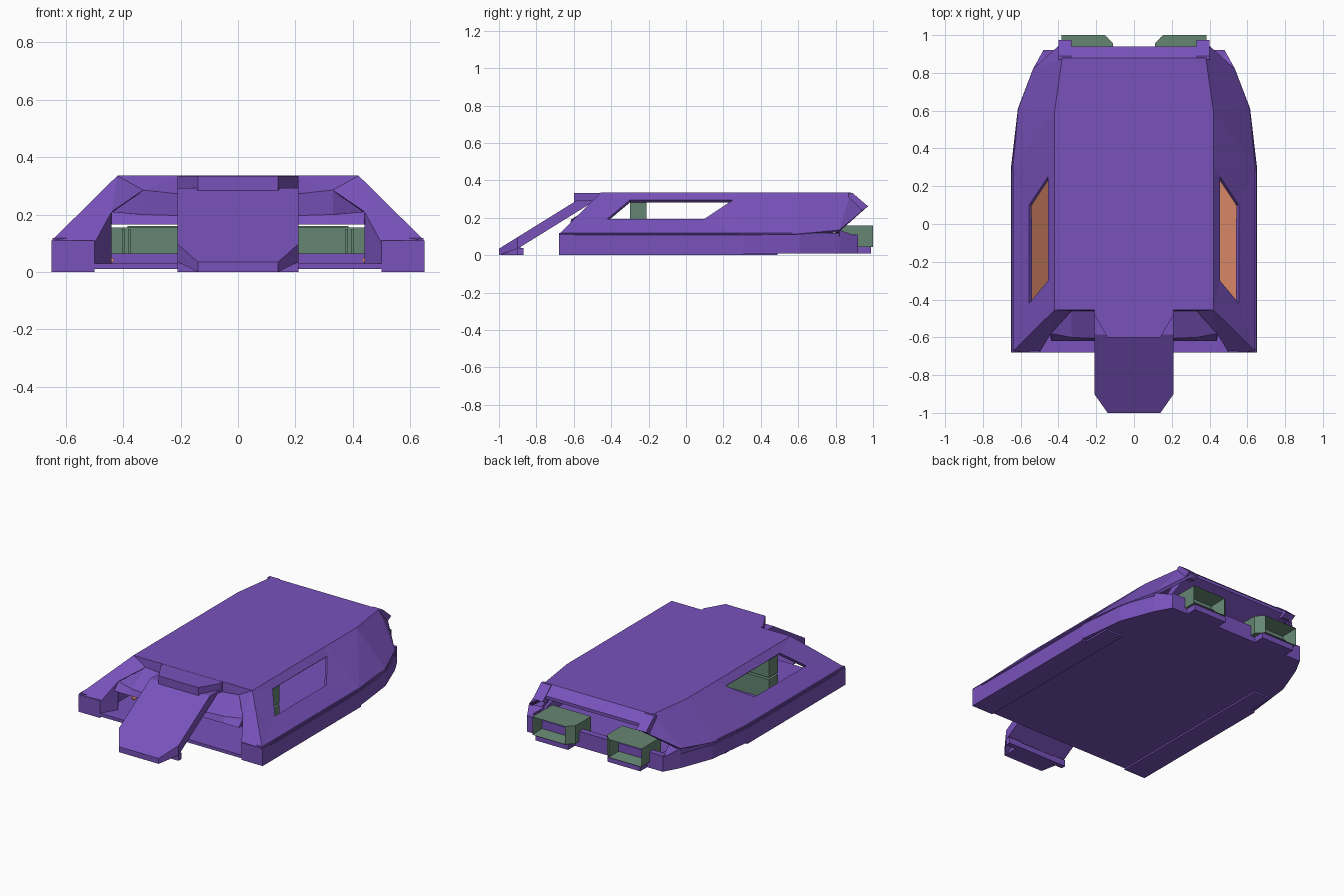
import bpy, bmesh

def material(name, col):
    m = bpy.data.materials.new(name)
    m.diffuse_color = (*col, 1)
    return m

PURPLE = material("purple_paint", (0.19, 0.085, 0.50))
GREEN = material("green_metal", (0.13, 0.24, 0.17))
ORANGE = material("orange_trim", (0.85, 0.30, 0.17))

def build(name, verts, faces, mat=PURPLE, mirror=False, thick=0):
    me = bpy.data.meshes.new(name)
    me.from_pydata(verts, [], faces)
    bm = bmesh.new()
    bm.from_mesh(me)
    bmesh.ops.recalc_face_normals(bm, faces=bm.faces)
    if thick:  # open shells: make the outer side face up
        if sum(f.normal.z * f.calc_area() for f in bm.faces) < 0:
            bmesh.ops.reverse_faces(bm, faces=bm.faces)
    bm.to_mesh(me)
    bm.free()
    me.materials.append(mat)
    ob = bpy.data.objects.new(name, me)
    bpy.context.collection.objects.link(ob)
    if thick:
        s = ob.modifiers.new("thickness", 'SOLIDIFY')
        s.thickness = thick
        s.offset = -1
    if mirror:
        m = ob.modifiers.new("mirror", 'MIRROR')
        m.use_mirror_merge = False
    return ob

def loft(name, a, b, **kw):
    """Closed solid between two matching polygons."""
    n = len(a)
    faces = [list(range(n))[::-1], list(range(n, 2 * n))]
    faces += [[i, (i + 1) % n, n + (i + 1) % n, n + i] for i in range(n)]
    return build(name, list(a) + list(b), faces, **kw)

def prism_z(name, pts, z0, z1, **kw):
    return loft(name, [(x, y, z0) for x, y in pts], [(x, y, z1) for x, y in pts], **kw)

def prism_x(name, pts, x0, x1, **kw):
    return loft(name, [(x0, y, z) for y, z in pts], [(x1, y, z) for y, z in pts], **kw)

def box(name, x0, x1, y0, y1, z0, z1, **kw):
    return prism_z(name, [(x0, y0), (x1, y0), (x1, y1), (x0, y1)], z0, z1, **kw)

def both_sides(pts):
    return pts + [(-x, y) for x, y in reversed(pts)]

# floor pan, tapering to the rear
rim = [(0.64, -0.68), (0.645, 0.31), (0.61, 0.61), (0.53, 0.82), (0.48, 0.92)]
prism_z("floor_pan", both_sides(rim), 0.01, 0.03)

# side sills and skids
prism_z("side_sill", [(0.50, -0.68), (0.65, -0.68), (0.65, 0.31), (0.615, 0.61),
                      (0.535, 0.82), (0.48, 0.92), (0.42, 0.92), (0.50, 0.60)],
        0.01, 0.10, mirror=True)
box("skid", 0.50, 0.65, -0.68, 0.49 - 0.18, 0.0, 0.02, mirror=True)
box("rear_skid", 0.50, 0.62, 0.31, 0.49, 0.0, 0.02, mirror=True)
inner = [(0.55, -0.66), (0.55, 0.31), (0.52, 0.61), (0.46, 0.82)]
outer = [(0.645, -0.68), (0.645, 0.31), (0.61, 0.61), (0.53, 0.82)]
prism_z("sill_cap", outer + inner[::-1], 0.10, 0.118, mirror=True)

# roof plate with the rear edge bent down
roof_top = both_sides([(0.42, -0.455), (0.42, 0.60), (0.38, 0.88)])
prism_z("roof", roof_top, 0.30, 0.335)
prism_x("roof_tail", [(0.88, 0.335), (0.94, 0.285), (0.94, 0.265), (0.76, 0.175),
                      (0.74, 0.20), (0.86, 0.30)], -0.38, 0.38)
prism_x("tail_post", [(0.87, 0.333), (0.89, 0.333), (0.975, 0.26), (0.94, 0.24),
                      (0.87, 0.25)], 0.33, 0.40, mirror=True)

# sloped flank with the window opening
flank = [(0.42, -0.455, 0.335), (0.42, -0.29, 0.335), (0.42, 0.30, 0.335),
         (0.42, 0.60, 0.335), (0.38, 0.88, 0.335), (0.37, 0.97, 0.26),
         (0.648, -0.68, 0.11), (0.648, 0.30, 0.11), (0.613, 0.61, 0.115),
         (0.535, 0.82, 0.135), (0.455, -0.30, 0.295), (0.455, 0.25, 0.295),
         (0.555, 0.10, 0.195), (0.555, -0.42, 0.195)]
build("flank", flank, [(0, 10, 1), (0, 6, 13, 10), (1, 10, 11, 2), (6, 7, 12, 13),
                       (7, 2, 11, 12), (7, 8, 3), (7, 3, 2), (8, 9, 4, 3), (9, 5, 4)],
      mirror=True, thick=0.02)
build("rear_quarter", [(0.535, 0.82, 0.135), (0.535, 0.82, 0.09), (0.48, 0.92, 0.10),
                       (0.44, 0.80, 0.13)], [(0, 1, 2), (0, 2, 3)], mirror=True, thick=0.01)

# front corner: pillar face, visor and inner cheek
build("front_pillar", [(0.42, -0.455, 0.335), (0.648, -0.68, 0.11), (0.50, -0.68, 0.10),
                       (0.44, -0.58, 0.21), (0.33, -0.46, 0.285), (0.19, -0.455, 0.335),
                       (0.19, -0.46, 0.25), (0.50, -0.68, 0.02), (0.44, -0.58, 0.02)],
      [(0, 4, 5), (0, 3, 4), (0, 1, 2, 3), (5, 4, 6), (3, 2, 7, 8)], mirror=True, thick=0.01)
loft("visor", [(0.0, -0.46, 0.165), (0.0, -0.62, 0.165), (0.0, -0.615, 0.19), (0.0, -0.46, 0.25)],
     [(0.33, -0.44, 0.165), (0.33, -0.62, 0.165), (0.33, -0.60, 0.20), (0.33, -0.46, 0.285)],
     mirror=True)
loft("visor_end", [(0.33, -0.44, 0.165), (0.33, -0.62, 0.165), (0.33, -0.60, 0.20), (0.33, -0.46, 0.285)],
     [(0.45, -0.44, 0.165), (0.44, -0.62, 0.165), (0.44, -0.58, 0.21), (0.45, -0.46, 0.215)],
     mirror=True)
box("front_corner_block", 0.50, 0.65, -0.68, -0.60, 0.02, 0.11, mirror=True)

# cabin interior: green bulkheads, floor step and orange side linings
box("lower_bulkhead", -0.44, 0.44, -0.30, -0.21, 0.03, 0.155, mat=GREEN)
box("upper_bulkhead", -0.44, 0.44, -0.30, -0.21, 0.168, 0.30, mat=GREEN)
box("floor_step", -0.44, 0.44, -0.36, -0.30, 0.03, 0.065)
for x in (0.375, 0.395):
    prism_z("bulkhead_rib", [(x, -0.31), (x + 0.008, -0.31), (x + 0.008, -0.30), (x, -0.30)],
            0.04, 0.15, mat=GREEN, mirror=True)
build("side_lining", [(0.565, -0.43, 0.185), (0.565, 0.27, 0.185), (0.43, 0.27, 0.04),
                      (0.43, -0.43, 0.04)], [(0, 1, 2, 3)], mat=ORANGE, mirror=True, thick=0.01)

# ramp: sloping board with chamfered foot and raised sides, plus hinge cap
def slope(y):
    return 0.035 + (y + 1.0) * 0.62
plan = [(-0.14, -1.0), (0.14, -1.0), (0.21, -0.90), (0.21, -0.585), (-0.21, -0.585), (-0.21, -0.90)]
loft("ramp_board", [(x, y + (0.10 if y > -0.7 else 0), max(0.0, slope(y) - (0.035 if y < -0.95 else 0.062)) +
                     (0.062 if y > -0.7 else 0)) for x, y in plan],
     [(x, y, slope(y)) for x, y in plan])
prism_x("ramp_foot", [(-0.99, 0.0), (-0.87, 0.0), (-0.87, 0.035), (-0.93, 0.06), (-0.99, 0.025)], -0.14, 0.14)
box("ramp_foot_side", 0.12, 0.21, -0.90, -0.87, 0.0, 0.04, mirror=True)
prism_z("ramp_hinge_cap", [(-0.14, -0.60), (0.14, -0.60), (0.21, -0.48), (0.21, -0.45),
                           (-0.21, -0.45), (-0.21, -0.48)], 0.275, 0.334)

# rear wall and engine boxes with recessed nozzles
box("rear_wall", -0.48, 0.48, 0.88, 0.92, 0.01, 0.11)
box("engine_tray", 0.14, 0.37, 0.90, 0.99, 0.01, 0.045, mirror=True)
def nozzle():
    ob = prism_z("engine", [(0.11, 0.80), (0.385, 0.80), (0.385, 1.0), (0.155, 1.0), (0.11, 0.955)],
                 0.045, 0.16, mat=GREEN, mirror=True)
    bm = bmesh.new()
    bm.from_mesh(ob.data)
    back = max(bm.faces, key=lambda f: f.calc_center_median().y)
    bmesh.ops.inset_individual(bm, faces=[back], thickness=0.022)
    for v in back.verts:
        v.co.y -= 0.10
    bm.to_mesh(ob.data)
    bm.free()
nozzle()
